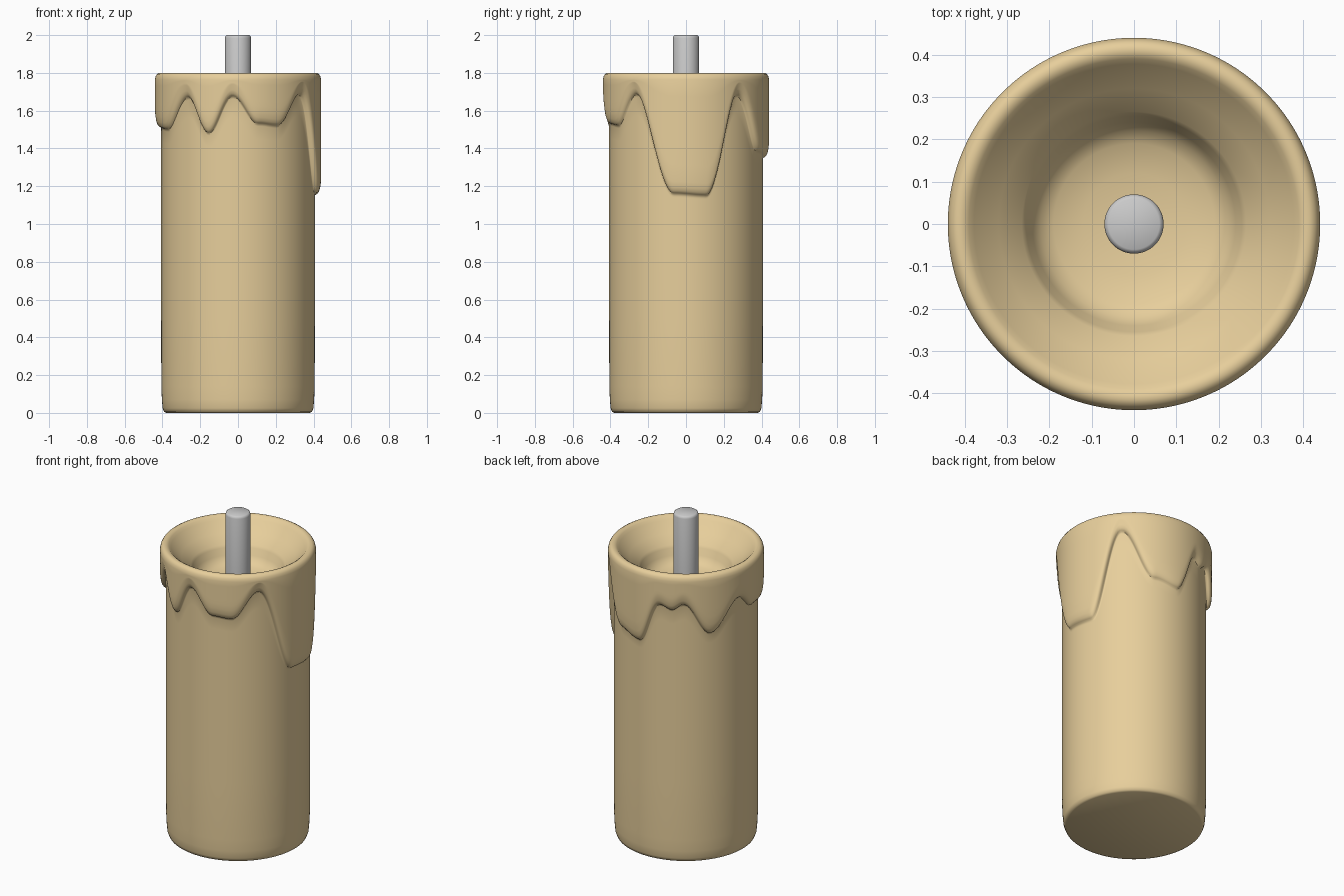
import bpy, bmesh, math

if "Cube" in bpy.data.objects:
    bpy.data.objects.remove(bpy.data.objects["Cube"])

N = 256

# Lower edge of the melted wax: (angle in degrees, height)
DRIPS = [(-9, 1.16), (15, 1.15), (40, 1.68), (66, 1.38), (86, 1.35), (104, 1.60),
         (114, 1.575), (123, 1.61), (144, 1.425), (170, 1.60), (187, 1.51),
         (206, 1.50), (231, 1.67), (248, 1.48), (266, 1.675), (285, 1.53),
         (300, 1.52), (321, 1.685), (351, 1.16)]

# Profiles as (radius, height)
BASE = [(0.38, 0.0), (0.392, 0.006), (0.399, 0.025), (0.403, 0.07), (0.406, 0.14),
        (0.407, 0.5), (0.407, 0.9), (0.407, 1.1)]
LIP = [(0.407, -0.012), (0.410, 0.0), (0.420, 0.005), (0.429, 0.017),
       (0.435, 0.035), (0.439, 0.065)]
RIM = [(0.440, 1.765), (0.436, 1.782), (0.428, 1.794), (0.416, 1.80), (0.402, 1.799),
       (0.390, 1.792), (0.378, 1.778), (0.32, 1.722), (0.265, 1.675), (0.255, 1.66),
       (0.24, 1.62), (0.22, 1.59), (0.19, 1.572), (0.12, 1.557), (0.04, 1.55)]


def drip_edge(deg):
    """Cosine blend between neighbouring drip points."""
    for (a0, z0), (a1, z1) in zip(DRIPS, DRIPS[1:]):
        if a0 <= deg <= a1:
            t = (1 - math.cos(math.pi * (deg - a0) / (a1 - a0))) / 2
            return z0 + (z1 - z0) * t


def lathe(name, profile):
    """Skin a closed solid from a profile that may vary with angle."""
    bm = bmesh.new()
    cols = []
    for i in range(N):
        deg = -9 + 360 * i / N
        a = math.radians(deg)
        cols.append([bm.verts.new((r * math.cos(a), r * math.sin(a), z))
                     for r, z in profile(deg)])
    for i in range(N):
        c, d = cols[i], cols[(i + 1) % N]
        for j in range(len(c) - 1):
            bm.faces.new((c[j], d[j], d[j + 1], c[j + 1]))
    bm.faces.new([c[0] for c in reversed(cols)])
    bm.faces.new([c[-1] for c in cols])
    me = bpy.data.meshes.new(name)
    bm.to_mesh(me)
    bm.free()
    ob = bpy.data.objects.new(name, me)
    bpy.context.collection.objects.link(ob)
    bpy.ops.object.select_all(action='DESELECT')
    ob.select_set(True)
    bpy.context.view_layer.objects.active = ob
    bpy.ops.object.shade_smooth_by_angle(angle=math.radians(50))
    return ob


def wax_profile(deg):
    e = drip_edge(deg)
    pts = list(BASE)
    pts += [(0.407, 1.1 + (e - 0.012 - 1.1) * k / 6) for k in range(1, 6)]
    pts += [(r, e + dz) for r, dz in LIP]
    z0 = e + 0.065
    pts += [(0.44, z0 + (1.765 - z0) * k / 6) for k in range(1, 6)]
    return pts + RIM


# Candle body with melted drips and hollow top
candle = lathe("candle_wax", wax_profile)
wax = bpy.data.materials.new("wax")
wax.diffuse_color = (0.80, 0.62, 0.33, 1)
wax.use_nodes = True
wax.node_tree.nodes["Principled BSDF"].inputs["Base Color"].default_value = wax.diffuse_color
candle.data.materials.append(wax)

# Wick
lathe("wick", lambda deg: [(0.07, 1.53), (0.07, 1.985), (0.067, 1.995), (0.06, 2.0)])
